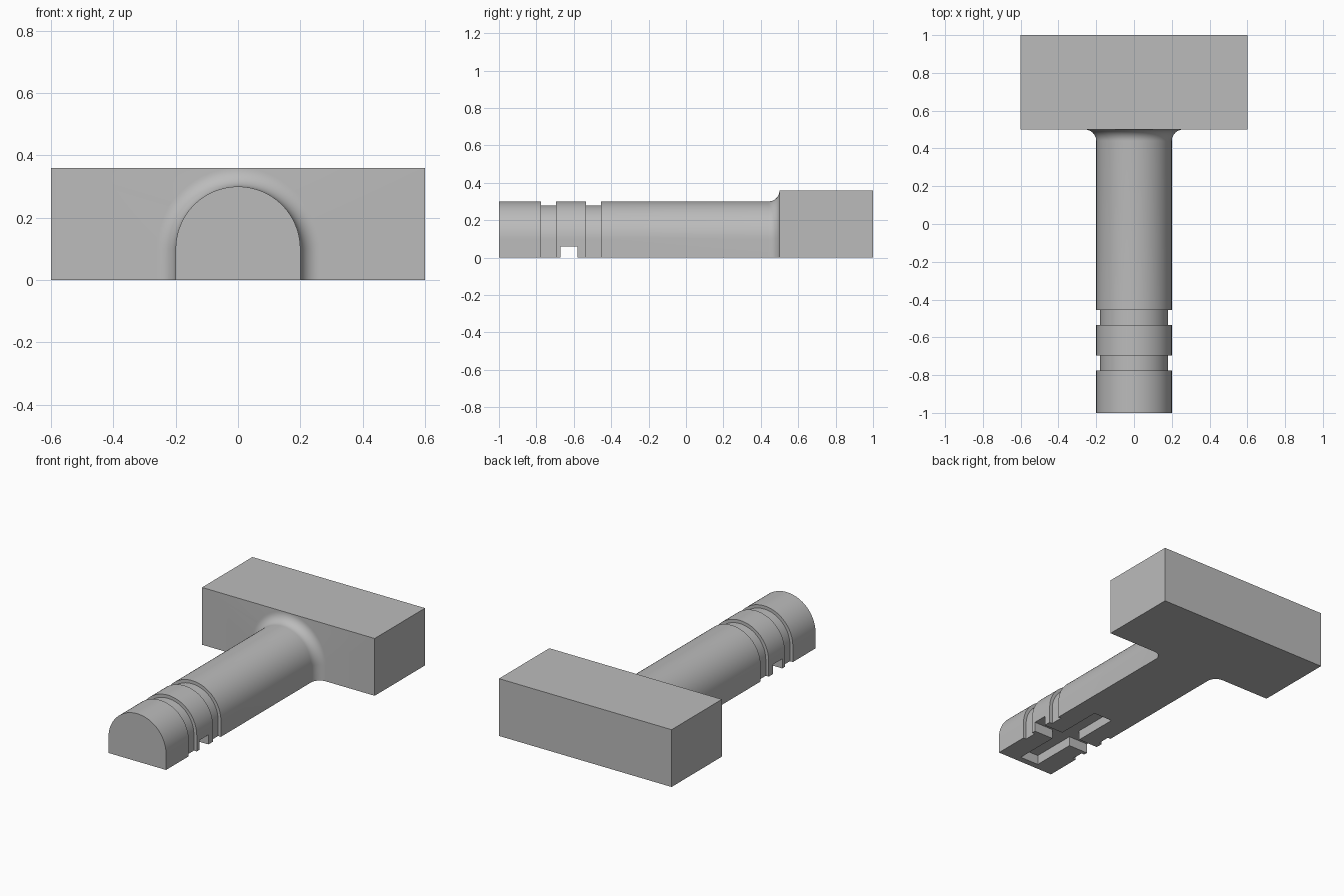
import bpy, bmesh
from math import cos, sin, pi, radians

if "Cube" in bpy.data.objects:
    bpy.data.objects.remove(bpy.data.objects["Cube"])

grey = bpy.data.materials.new("plain_grey")
grey.use_nodes = True
grey.diffuse_color = (0.5, 0.5, 0.5, 1)
grey.node_tree.nodes["Principled BSDF"].inputs["Base Color"].default_value = (0.5, 0.5, 0.5, 1)


def add_object(name, bm):
    bmesh.ops.recalc_face_normals(bm, faces=bm.faces)
    mesh = bpy.data.meshes.new(name)
    bm.to_mesh(mesh)
    bm.free()
    mesh.materials.append(grey)
    obj = bpy.data.objects.new(name, mesh)
    bpy.context.collection.objects.link(obj)
    return obj


def box(name, low, high):
    bm = bmesh.new()
    bmesh.ops.create_cube(bm, size=1)
    for v in bm.verts:
        v.co = [(a + b) / 2 + c * (b - a) for a, b, c in zip(low, high, v.co)]
    return add_object(name, bm)


def boolean(target, tool, operation):
    bpy.ops.object.select_all(action="DESELECT")
    bpy.context.view_layer.objects.active = target
    target.select_set(True)
    mod = target.modifiers.new(operation, "BOOLEAN")
    mod.operation, mod.solver, mod.object = operation, "EXACT", tool
    bpy.ops.object.modifier_apply(modifier=mod.name)
    bpy.data.objects.remove(tool)


# Shaft stations (y, radius): two grooves, then a fillet flaring into the block
ARCH_Z, R, GROOVE_R, FILLET = 0.1, 0.2, 0.18, 0.06
stations = [(-1, R)]
for start, end in ((-0.775, -0.695), (-0.535, -0.455)):
    stations += [(start, R), (start, GROOVE_R), (end, GROOVE_R), (end, R)]
for i in range(11):
    a = pi / 2 * i / 10
    stations.append((0.5 - FILLET + FILLET * sin(a), R + FILLET * (1 - cos(a))))

# Shaft: arch section lofted through the stations
STEPS = 48
bm = bmesh.new()
rings = []
for y, r in stations:
    arch = [(r * cos(pi * i / STEPS), ARCH_Z + r * sin(pi * i / STEPS)) for i in range(STEPS + 1)]
    section = [(r, 0)] + arch + [(-r, 0)]
    rings.append([bm.verts.new((x, y, z)) for x, z in section])
for a, b in zip(rings, rings[1:]):
    for i in range(len(a)):
        j = (i + 1) % len(a)
        bm.faces.new((a[i], a[j], b[j], b[i]))
bm.faces.new(rings[0])
bm.faces.new(rings[-1])
shaft = add_object("shaft", bm)

# Cross-shaped slot in the underside
boolean(shaft, box("cross_slot", (-0.4, -0.67, -0.1), (0.4, -0.58, 0.06)), "DIFFERENCE")
boolean(shaft, box("long_slot", (-0.065, -0.96, -0.1), (0.065, -0.285, 0.06)), "DIFFERENCE")

# Head block joined to the shaft
body = box("head_and_shaft", (-0.6, 0.5, 0), (0.6, 1, 0.36))
boolean(body, shaft, "UNION")
bpy.ops.object.shade_smooth_by_angle(angle=radians(30))
